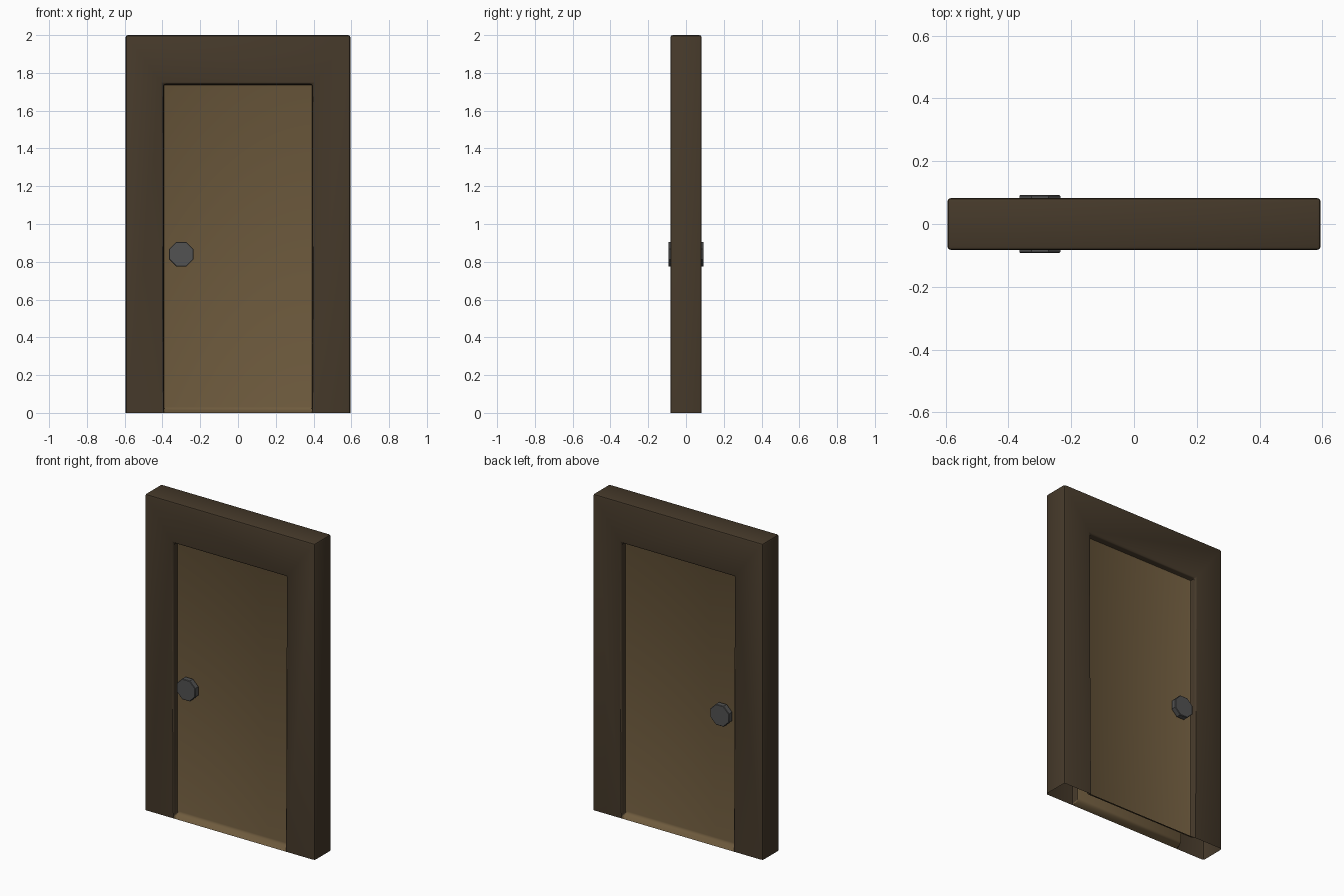
import bpy, bmesh, math

if "Cube" in bpy.data.objects:
    bpy.data.objects.remove(bpy.data.objects["Cube"])

W, H, D = 0.595, 2.0, 0.083      # outer half width, height, half depth
OW, OH = 0.395, 1.74             # opening half width, height
PD, SILL = 0.04, 0.02            # panel half depth, raised sill height


def material(name, rgb):
    m = bpy.data.materials.new(name)
    m.diffuse_color = (*rgb, 1)
    m.use_nodes = True
    m.node_tree.nodes["Principled BSDF"].inputs["Base Color"].default_value = m.diffuse_color
    return m


def make_object(name, bm, mats):
    bmesh.ops.remove_doubles(bm, verts=bm.verts, dist=1e-5)
    bmesh.ops.recalc_face_normals(bm, faces=bm.faces)
    mesh = bpy.data.meshes.new(name)
    bm.to_mesh(mesh)
    bm.free()
    for m in mats:
        mesh.materials.append(m)
    ob = bpy.data.objects.new(name, mesh)
    bpy.context.collection.objects.link(ob)
    bpy.context.view_layer.objects.active = ob
    ob.select_set(True)
    bpy.ops.object.shade_smooth_by_angle(angle=math.radians(40))
    ob.select_set(False)
    return ob


dark_wood = material("dark_wood", (0.06, 0.041, 0.023))
light_wood = material("light_wood", (0.155, 0.103, 0.047))
iron = material("iron", (0.085, 0.085, 0.085))


def outline(w, z0, z1, y):
    return [(-w, y, z0), (-w, y, z1), (w, y, z1), (w, y, z0)]


# Frame with recessed door panels on both faces, open underneath
bm = bmesh.new()


def quad(points, mat):
    bm.faces.new([bm.verts.new(p) for p in points]).material_index = mat


def bridge(a, b, i, mat):
    j = (i + 1) % 4
    quad([a[i], a[j], b[j], b[i]], mat)


for s in (-1, 1):
    outer = outline(W, 0, H, s * D)
    opening = outline(OW, 0, OH, s * D)
    panel = outline(OW, SILL, OH, s * PD)
    for i in range(3):
        bridge(outer, opening, i, 0)     # casing
        bridge(opening, panel, i, 0)     # reveal
    bridge(opening, panel, 3, 1)         # sloped sill
    quad(panel, 1)
front, back = outline(W, 0, H, -D), outline(W, 0, H, D)
for i in range(3):
    bridge(front, back, i, 0)            # outer sides and top

bmesh.ops.remove_doubles(bm, verts=bm.verts, dist=1e-5)
bmesh.ops.recalc_face_normals(bm, faces=bm.faces)
sharp = [e for e in bm.edges if len(e.link_faces) == 2 and e.calc_face_angle() > 0.5]
bmesh.ops.bevel(bm, geom=sharp, offset=0.012, segments=2, profile=0.5,
                affect='EDGES', clamp_overlap=True, material=-1)
make_object("door_and_frame", bm, [dark_wood, light_wood])

# Octagonal knobs, one per side: neck, flare, head, small chamfer
PROFILE = [(0.035, 0.036), (0.037, 0.05), (0.065, 0.06), (0.065, 0.09), (0.062, 0.093)]
for name, s in (("front_knob", -1), ("back_knob", 1)):
    bm = bmesh.new()
    rings = []
    for r, y in PROFILE:
        R = r / math.cos(math.pi / 8)
        angles = [(k + 0.5) * math.pi / 4 for k in range(8)]
        rings.append([bm.verts.new((-0.3 + R * math.cos(a), s * y, 0.84 + R * math.sin(a)))
                      for a in angles])
    for a, b in zip(rings, rings[1:]):
        for k in range(8):
            n = (k + 1) % 8
            bm.faces.new((a[k], a[n], b[n], b[k]))
    bm.faces.new(rings[0])
    bm.faces.new(rings[-1])
    make_object(name, bm, [iron])
